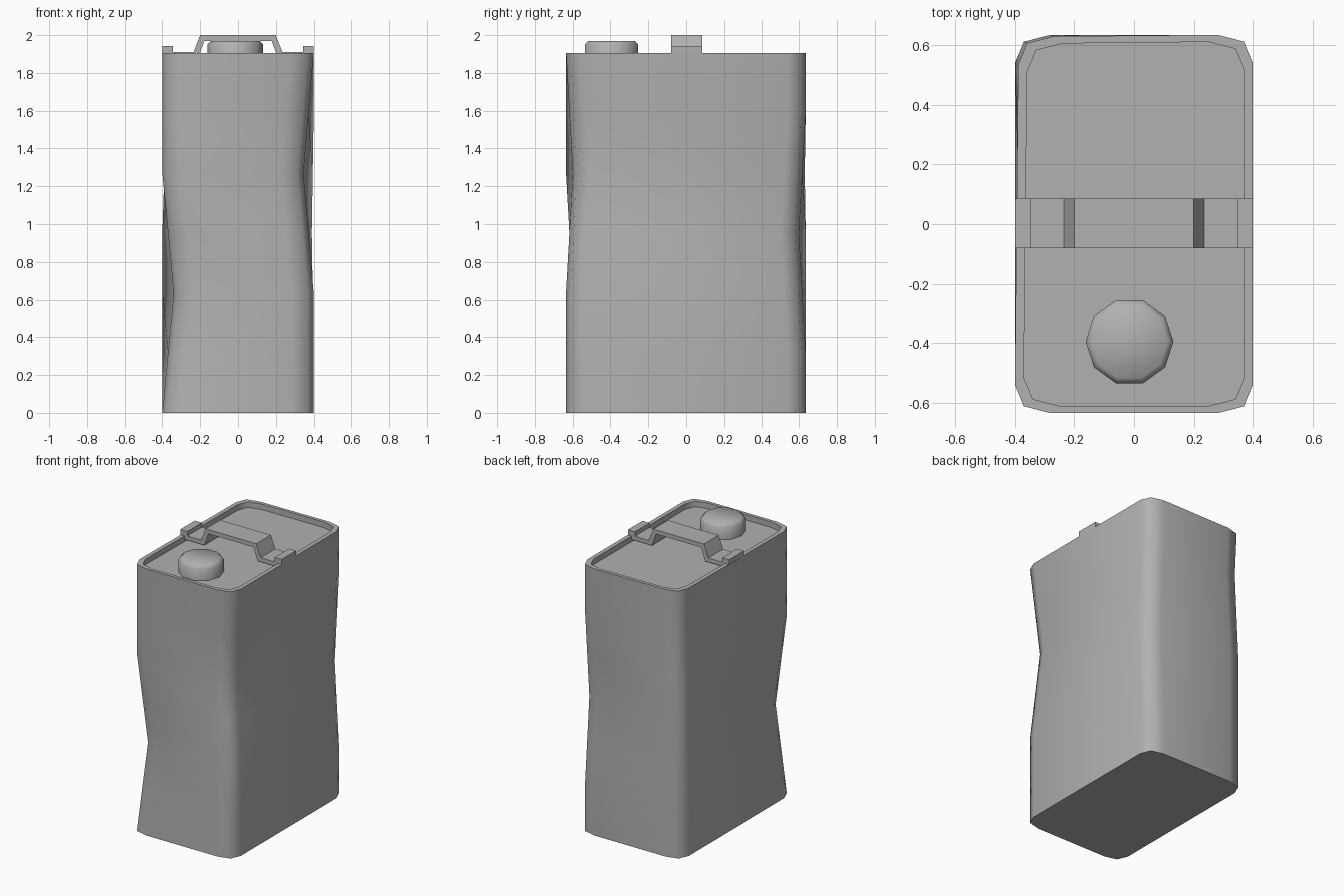
import bpy, bmesh, math
from mathutils import Vector, Matrix

if "Cube" in bpy.data.objects:
    bpy.data.objects.remove(bpy.data.objects["Cube"])

TOP = 1.905
CORNER = [(0.28, 0.635), (0.37, 0.612), (0.4, 0.54)]
# one dent per corner: (sign x, sign y) -> (height, push x, push y)
DENTS = {(-1, -1): (0.635, 0.06, 0.04), (1, -1): (1.27, -0.054, 0.036),
         (1, 1): (0.953, -0.01, -0.036), (-1, 1): (1.588, 0.022, -0.01)}

# Dark grey metal
grey = bpy.data.materials.new("dark_grey")
grey.diffuse_color = (0.44, 0.44, 0.44, 1)
grey.use_nodes = True
grey.node_tree.nodes["Principled BSDF"].inputs["Base Color"].default_value = grey.diffuse_color


def finish(name, bm, angle=None):
    bmesh.ops.recalc_face_normals(bm, faces=bm.faces)
    mesh = bpy.data.meshes.new(name)
    bm.to_mesh(mesh)
    bm.free()
    mesh.materials.append(grey)
    ob = bpy.data.objects.new(name, mesh)
    bpy.context.collection.objects.link(ob)
    if angle:
        bpy.ops.object.select_all(action='DESELECT')
        ob.select_set(True)
        bpy.context.view_layer.objects.active = ob
        bpy.ops.object.shade_smooth_by_angle(angle=math.radians(angle))
    return ob


def ring(bm, z, inset_x=0.0, inset_y=0.0):
    verts = []
    for sx, sy in [(1, 1), (1, -1), (-1, -1), (-1, 1)]:
        h, dx, dy = DENTS[(sx, sy)]
        # the recessed lid follows the dent of the top rim
        level = TOP if inset_x else z
        w = max(0.0, 1 - abs(level - h) / 0.635)
        pts = CORNER if sx * sy > 0 else CORNER[::-1]
        for x, y in pts:
            verts.append(bm.verts.new((sx * (x - inset_x) + dx * w,
                                       sy * (y - inset_y) + dy * w, z)))
    return verts


# Dented can body with recessed lid
bm = bmesh.new()
rings = [ring(bm, TOP * i / 6) for i in range(7)]
rings.append(ring(bm, TOP, 0.03, 0.024))
rings.append(ring(bm, TOP - 0.04, 0.03, 0.024))
for a, b in zip(rings, rings[1:]):
    for i in range(12):
        j = (i + 1) % 12
        bm.faces.new((a[i], a[j], b[j], b[i]))
bm.faces.new(rings[0])
bm.faces.new(rings[-1])
finish("can_body", bm, 68)

# Ten-sided screw cap with a softened top edge
bm = bmesh.new()
bmesh.ops.create_cone(bm, cap_ends=True, segments=10, radius1=0.147,
                      radius2=0.147, depth=0.11,
                      matrix=Matrix.Rotation(math.radians(18), 4, 'Z'))
rim = [e for e in bm.edges if all(v.co.z > 0 for v in e.verts)]
bmesh.ops.bevel(bm, geom=rim, offset=0.018, segments=1, affect='EDGES')
bmesh.ops.translate(bm, verts=bm.verts, vec=Vector((-0.015, -0.395, 1.915)))
finish("screw_cap", bm, 60)

# Strap handle: half profile mirrored in x, extruded along y
half = [(0.2, 2.0), (0.235, 1.91), (0.345, 1.91), (0.345, 1.942),
        (0.4, 1.942), (0.4, 1.904), (0.37, 1.904), (0.37, 1.88),
        (0.21, 1.88), (0.178, 1.97)]
outline = half + [(-x, z) for x, z in reversed(half)]
bm = bmesh.new()
face = bm.faces.new([bm.verts.new((x, -0.08, z)) for x, z in outline])
ext = bmesh.ops.extrude_face_region(bm, geom=[face])
bmesh.ops.translate(bm, vec=Vector((0, 0.165, 0)),
                    verts=[g for g in ext["geom"] if isinstance(g, bmesh.types.BMVert)])
finish("strap_handle", bm)
